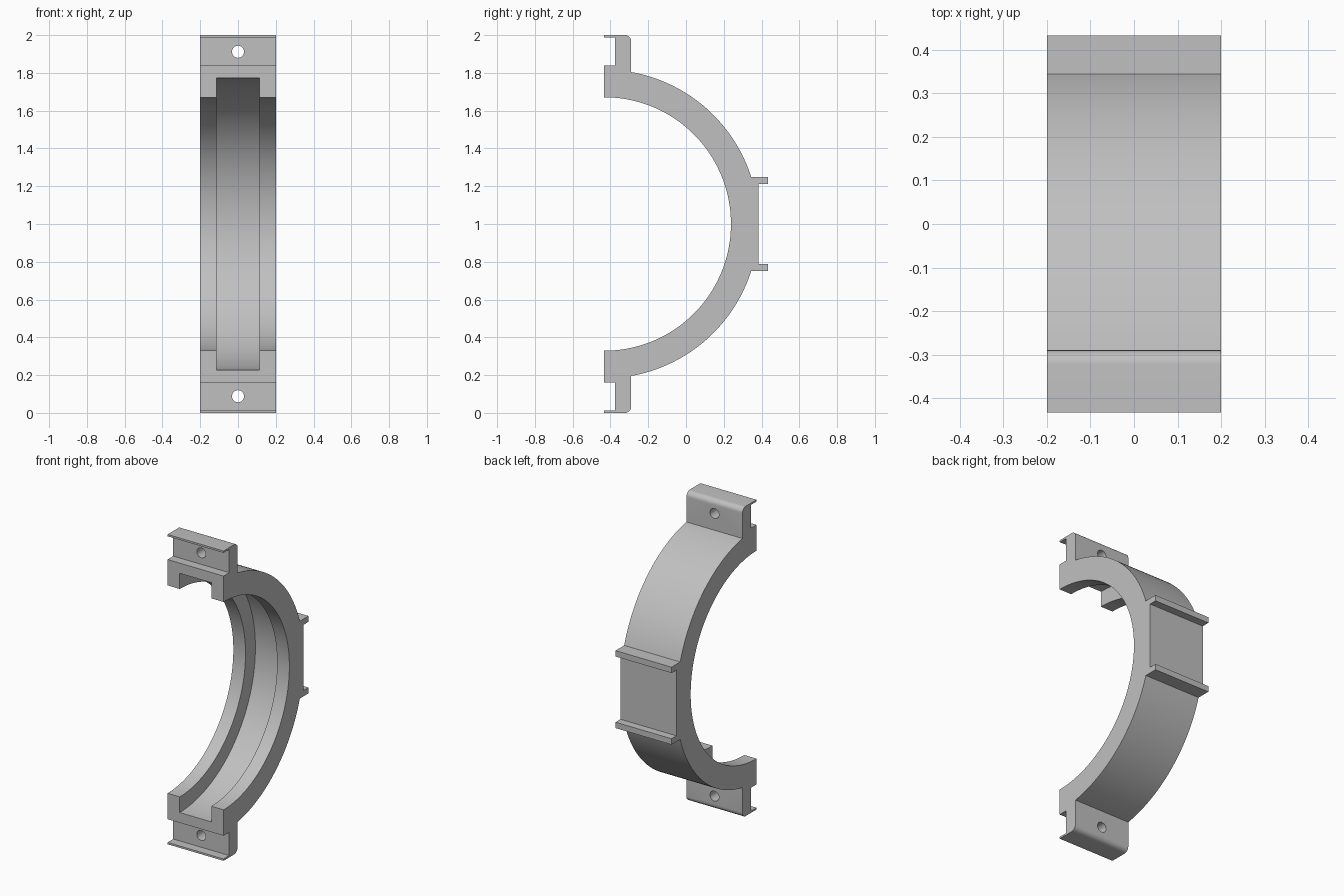
import bpy, bmesh
from math import sin, cos, asin, pi
from mathutils import Matrix

if "Cube" in bpy.data.objects:
    bpy.data.objects.remove(bpy.data.objects["Cube"], do_unlink=True)

FRONT = -0.433          # mating face, also the bore axis
BACK = 0.433
MID = 1.0               # height of the bore axis
INNER, OUTER, GROOVE = 0.671, 0.817, 0.772
HALF_WIDTH = 0.2

grey = bpy.data.materials.new("light grey metal")
grey.use_nodes = True
colour = (0.53, 0.53, 0.53, 1)
grey.diffuse_color = colour
grey.node_tree.nodes["Principled BSDF"].inputs["Base Color"].default_value = colour


def arc(cy, cz, r, start, end, steps):
    """Points (y, z) on an arc, angles measured from +y."""
    angles = [start + (end - start) * i / steps for i in range(steps + 1)]
    return [(cy + r * cos(a), cz + r * sin(a)) for a in angles]


def extrude_profile(name, points, half_width):
    bm = bmesh.new()
    face = bm.faces.new([bm.verts.new((-half_width, y, z)) for y, z in points])
    moved = bmesh.ops.extrude_face_region(bm, geom=[face])["geom"]
    verts = [v for v in moved if isinstance(v, bmesh.types.BMVert)]
    bmesh.ops.translate(bm, vec=(2 * half_width, 0, 0), verts=verts)
    bmesh.ops.recalc_face_normals(bm, faces=bm.faces)
    mesh = bpy.data.meshes.new(name)
    bm.to_mesh(mesh)
    bm.free()
    mesh.materials.append(grey)
    obj = bpy.data.objects.new(name, mesh)
    bpy.context.collection.objects.link(obj)
    return obj


def cylinder(name, radius, depth, location, axis, segments):
    bm = bmesh.new()
    bmesh.ops.create_cone(bm, cap_ends=True, segments=segments, radius1=radius,
                          radius2=radius, depth=depth,
                          matrix=Matrix.Translation(location) @ Matrix.Rotation(pi / 2, 4, axis))
    mesh = bpy.data.meshes.new(name)
    bm.to_mesh(mesh)
    bm.free()
    mesh.materials.append(grey)
    obj = bpy.data.objects.new(name, mesh)
    bpy.context.collection.objects.link(obj)
    return obj


# Upper half of the side profile: bore, bolt flange with lip, outer arc, back rib
bore = arc(FRONT, MID, INNER, 0, pi / 2, 48)
flange = [(FRONT, 1.838), (-0.375, 1.838), (-0.375, 1.988), (FRONT, 1.988), (FRONT, 2.0)]
corner = arc(-0.323, 1.967, 0.033, pi / 2, 0, 8)
shell = arc(FRONT, MID, OUTER, pi / 2 - asin(0.143 / OUTER), asin(0.25 / OUTER), 40)
rib = [(BACK, 1.25), (BACK, 1.212), (0.383, 1.212)]
upper = bore + flange + corner + shell + rib

# Mirror it about the bore axis and extrude across the width
lower = [(y, 2 * MID - z) for y, z in reversed(upper[1:])]
bracket = extrude_profile("clamp_bracket", upper + lower, HALF_WIDTH)

# Inner groove and the two bolt holes
cutters = [cylinder("groove_cutter", GROOVE, 0.226, (0, FRONT, MID), 'Y', 192)]
for side, z in (("upper", 1.912), ("lower", 0.088)):
    cutters.append(cylinder(side + "_hole_cutter", 0.032, 0.3, (0, -0.33, z), 'X', 32))

bpy.ops.object.select_all(action='DESELECT')
bpy.context.view_layer.objects.active = bracket
bracket.select_set(True)
for cutter in cutters:
    cutter.hide_render = True
    cut = bracket.modifiers.new(cutter.name, 'BOOLEAN')
    cut.operation = 'DIFFERENCE'
    cut.solver = 'EXACT'
    cut.object = cutter
    bpy.ops.object.modifier_apply(modifier=cut.name)
    bpy.data.objects.remove(cutter, do_unlink=True)

bpy.ops.object.shade_smooth_by_angle(angle=pi / 6)
